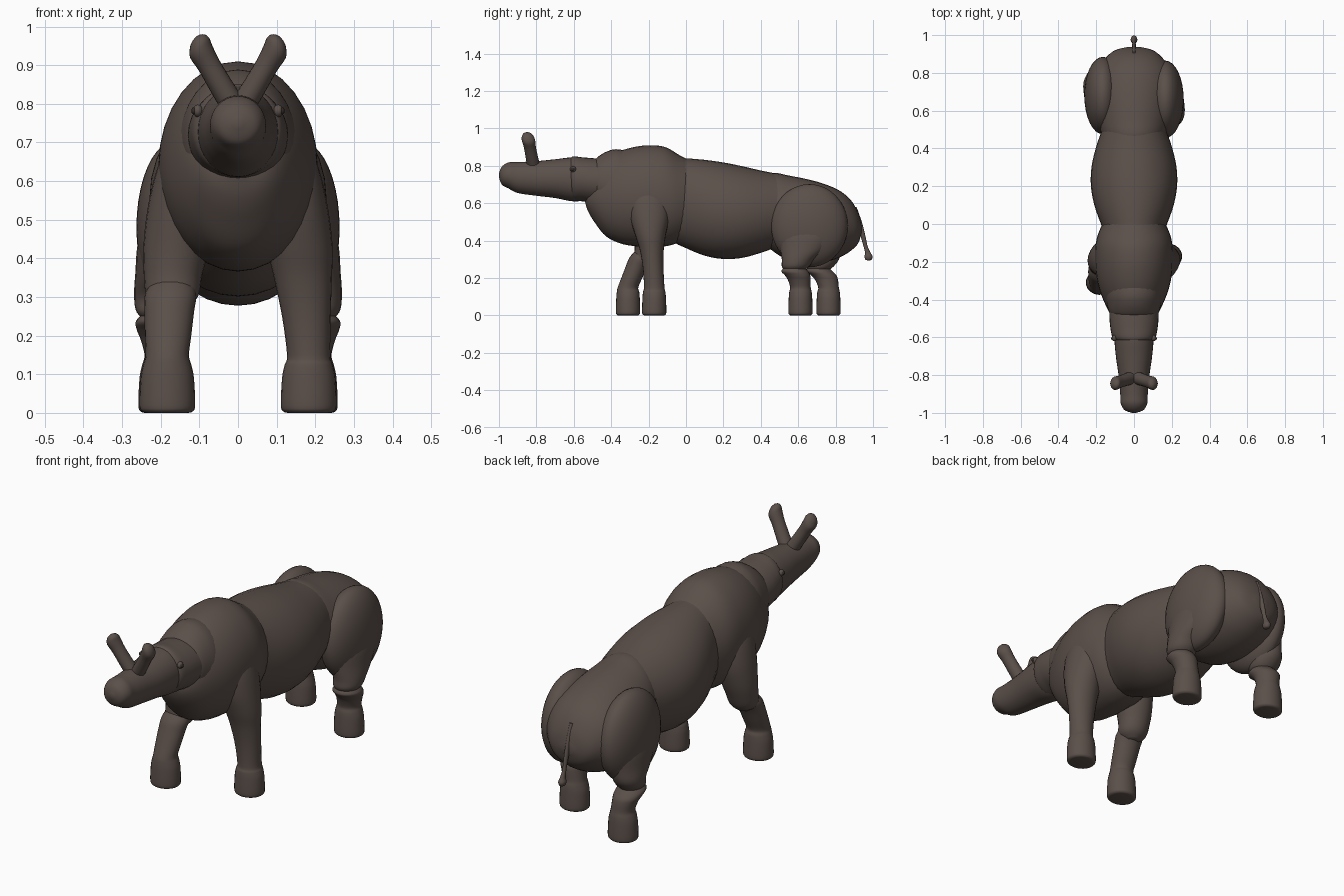
import bpy, math
from mathutils import Vector

cube = bpy.data.objects.get("Cube")
if cube:
    bpy.data.objects.remove(cube)


def material(name, rgb):
    m = bpy.data.materials.new(name)
    m.use_nodes = True
    m.diffuse_color = (*rgb, 1)
    m.node_tree.nodes["Principled BSDF"].inputs["Base Color"].default_value = (*rgb, 1)
    return m


hide = material("brown hide", (0.105, 0.08, 0.068))
eye_dark = material("dark eye", (0.03, 0.025, 0.022))


def finish(obj, mat=hide):
    obj.data.materials.append(mat)
    bpy.ops.object.select_all(action='DESELECT')
    obj.select_set(True)
    bpy.context.view_layer.objects.active = obj
    bpy.ops.object.shade_smooth_by_angle(angle=math.radians(50))
    return obj


def spline(rows, steps):
    """Smooth interpolation through a list of number tuples."""
    out = []
    for i in range(len(rows) - 1):
        p = [rows[max(0, min(len(rows) - 1, i + k))] for k in (-1, 0, 1, 2)]
        for s in range(steps):
            t = s / steps
            out.append([b + t / 2 * (c - a + t * (2 * a - 5 * b + 4 * c - d + t * (3 * (b - c) + d - a)))
                        for a, b, c, d in zip(*p)])
    return out + [list(rows[-1])]


def loft(name, rings, sides=32):
    """Skin elliptical rings given as (centre, first radius vector, second radius vector)."""
    verts, faces = [], []
    for c, u, v in rings:
        for k in range(sides):
            a = 2 * math.pi * k / sides
            verts.append(c + u * math.cos(a) + v * math.sin(a))
    for r in range(len(rings) - 1):
        for k in range(sides):
            n = (k + 1) % sides
            faces.append((r * sides + k, r * sides + n, (r + 1) * sides + n, (r + 1) * sides + k))
    faces.append(tuple(reversed(range(sides))))
    faces.append(tuple(range(len(verts) - sides, len(verts))))
    mesh = bpy.data.meshes.new(name)
    mesh.from_pydata(verts, [], faces)
    obj = bpy.data.objects.new(name, mesh)
    bpy.context.collection.objects.link(obj)
    return finish(obj)


def trunk(name, rows):
    """Loft along y; rows are (y, top, bottom, half width)."""
    return loft(name, [(Vector((0, y, (t + b) / 2)), Vector((0, 0, max(t - b, .002) / 2)),
                        Vector((max(w, .001), 0, 0))) for y, t, b, w in spline(rows, 5)])


def leg(name, side, rows):
    """Loft along z; rows are (z, x, y, x radius, y radius)."""
    return loft(name, [(Vector((side * x, y, z)), Vector((rx, 0, 0)), Vector((0, ry, 0)))
                       for z, x, y, rx, ry in spline(rows, 4)], 24)


def ball(name, loc, radii, mat=hide, tilt=0):
    bpy.ops.mesh.primitive_uv_sphere_add(segments=32, ring_count=20, location=loc, rotation=(tilt, 0, 0))
    obj = bpy.context.object
    obj.name = name
    obj.scale = radii
    return finish(obj, mat)


# Head, neck and body masses
trunk("head", [(-1, .76, .74, .01), (-.985, .795, .7, .05), (-.95, .818, .68, .07), (-.9, .82, .655, .073),
               (-.8, .825, .64, .082), (-.7, .835, .628, .096), (-.6, .845, .61, .104), (-.5, .83, .62, .1)])
trunk("neck", [(-.625, .83, .64, .08), (-.605, .85, .615, .112), (-.55, .845, .61, .125),
               (-.49, .84, .6, .13), (-.4, .83, .6, .13)])
trunk("shoulder_collar", [(-.49, .82, .62, .1), (-.475, .845, .58, .128), (-.42, .878, .52, .145),
                          (-.36, .888, .48, .155), (-.25, .86, .5, .15)])
trunk("chest", [(-.54, .63, .61, .02), (-.525, .69, .56, .075), (-.49, .76, .5, .115), (-.43, .84, .425, .15),
                (-.35, .88, .385, .182), (-.27, .902, .37, .2), (-.19, .91, .366, .206), (-.11, .9, .37, .203),
                (-.04, .86, .39, .185), (.04, .81, .44, .14), (.1, .72, .54, .05)])
trunk("belly", [(-.12, .75, .5, .08), (-.07, .84, .4, .145), (0, .84, .36, .175), (.1, .832, .32, .21),
                (.2, .818, .302, .228), (.3, .798, .308, .225), (.4, .775, .335, .203), (.5, .755, .37, .17),
                (.6, .735, .4, .14)])
trunk("rump", [(.4, .74, .4, .13), (.47, .762, .34, .17), (.55, .748, .295, .195), (.65, .728, .278, .21),
               (.74, .703, .285, .212), (.82, .668, .31, .195), (.88, .618, .345, .15), (.92, .55, .385, .1),
               (.938, .48, .44, .03)])

# Front legs: the left one is straight, the right one steps forward
foot = [(0, .055, .05), (.004, .066, .06), (.02, .072, .065), (.09, .069, .063), (.125, .062, .06), (.15, .056, .055)]


def foot_rows(x, y):
    return [(z, x, y, rx, ry) for z, rx, ry in foot]


leg("left_front_leg", 1, foot_rows(.183, -.17) + [
    (.25, .177, -.175, .063, .055), (.35, .168, -.183, .075, .064), (.43, .16, -.19, .085, .082),
    (.53, .15, -.195, .083, .105), (.63, .14, -.2, .07, .105), (.72, .12, -.2, .05, .08), (.78, .1, -.2, .02, .03)])
leg("right_front_shin", -1, foot_rows(.183, -.31) + [
    (.2, .181, -.29, .06, .056), (.26, .178, -.265, .064, .058), (.31, .174, -.24, .066, .062),
    (.35, .17, -.22, .045, .045)])
leg("right_front_upper_leg", -1, [
    (.27, .17, -.22, .03, .035), (.3, .17, -.215, .066, .064), (.36, .168, -.2, .076, .074),
    (.43, .16, -.19, .085, .088), (.53, .15, -.185, .084, .105), (.63, .14, -.19, .07, .105),
    (.72, .12, -.2, .05, .08), (.78, .1, -.2, .02, .03)])

# Hind legs: rounded thigh, folded knee, shin and foot
for label, side, foot_y, knee_y, hip_y in (("left", 1, .612, .58, .66), ("right", -1, .762, .71, .68)):
    ball(label + "_thigh", (side * .165, hip_y, .48), (.098, .205, .222))
    leg(label + "_hind_upper_leg", side, [
        (.235, .195, knee_y, .04, .045), (.26, .198, knee_y + .005, .064, .072), (.3, .198, knee_y + .02, .071, .088),
        (.36, .19, (knee_y + hip_y) / 2 + .01, .076, .125), (.45, .175, hip_y, .082, .16), (.52, .16, hip_y, .06, .12)])
    leg(label + "_hind_shin", side, foot_rows(.186, foot_y) + [
        (.19, .192, foot_y * .8 + knee_y * .2, .06, .061), (.215, .196, (foot_y + knee_y) / 2, .066, .068),
        (.24, .198, knee_y, .065, .07), (.275, .196, knee_y, .03, .035)])

# Tail hanging behind the rump, with a tufted end
tail = [(.58, .9, .012), (.5, .928, .012), (.43, .945, .013), (.37, .96, .011), (.335, .972, .015),
        (.315, .976, .022), (.298, .976, .016), (.294, .976, .002)]
leg("tail", 1, [(z, 0, y, r * .8, r) for z, y, r in tail])

# Forked nose horns and eyes, mirrored
for label, side in (("left", 1), ("right", -1)):
    path = [(.0, .775, .033), (.04, .84, .031), (.075, .9, .03), (.095, .935, .033), (.1, .957, .029),
            (.103, .971, .018), (.104, .977, .003)]
    axis = Vector((side * .5, 0, .86))
    across = Vector((.86, 0, -side * .5))
    rings = [(Vector((side * x, -.815 - (z - .8) * .2, z)), across * r, Vector((0, r * 1.08, 0)))
             for x, z, r in spline(path, 4)]
    loft(label + "_horn", rings, 20)
    ball(label + "_eyelid", (side * .104, -.604, .782), (.013, .016, .016))
    ball(label + "_eye", (side * .112, -.606, .782), (.009, .01, .01), eye_dark)

# Make every surface face outward
for obj in bpy.context.scene.objects:
    if obj.type == 'MESH':
        bpy.ops.object.select_all(action='DESELECT')
        obj.select_set(True)
        bpy.context.view_layer.objects.active = obj
        bpy.ops.object.mode_set(mode='EDIT')
        bpy.ops.mesh.select_all(action='SELECT')
        bpy.ops.mesh.normals_make_consistent(inside=False)
        bpy.ops.object.mode_set(mode='OBJECT')
